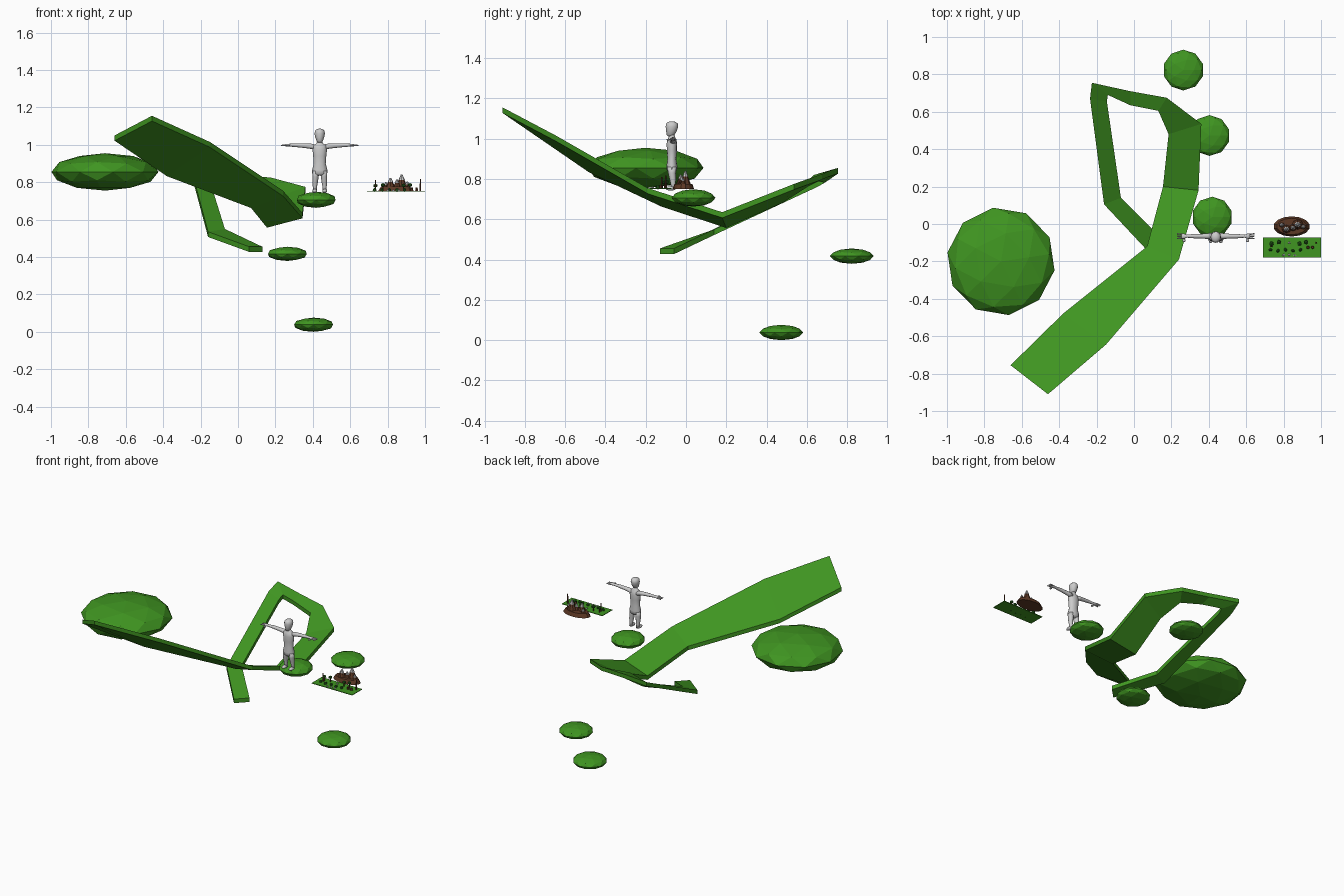
import bpy, bmesh, random
from math import sin, cos, pi
from mathutils import Vector, Matrix

random.seed(3)


def mat(name, rgb):
    m = bpy.data.materials.new(name)
    m.diffuse_color = (*rgb, 1)
    return m


GREEN = mat("grass_green", (0.05, 0.30, 0.015))
LEAF = mat("dark_leaf", (0.02, 0.12, 0.012))
BROWN = mat("earth_brown", (0.11, 0.04, 0.018))


def finish(name, bm, material=None, smooth=False):
    bmesh.ops.recalc_face_normals(bm, faces=bm.faces)
    me = bpy.data.meshes.new(name)
    bm.to_mesh(me)
    bm.free()
    ob = bpy.data.objects.new(name, me)
    bpy.context.collection.objects.link(ob)
    if material:
        me.materials.append(material)
    for p in me.polygons:
        p.use_smooth = smooth
    return ob


def blob(name, c, r, material=None, turn=0.0, sub=2, smooth=False):
    bm = bmesh.new()
    M = Matrix.Translation(c) @ Matrix.Rotation(turn, 4, 'Z') @ Matrix.Diagonal((*r, 1))
    bmesh.ops.create_icosphere(bm, subdivisions=sub, radius=1, matrix=M)
    return finish(name, bm, material, smooth)


def cone(name, c, r1, r2, h, material=None, n=7, sy=1.0):
    # base centre c, height h
    bm = bmesh.new()
    M = Matrix.Translation(Vector(c) + Vector((0, 0, h / 2))) @ Matrix.Diagonal((1, sy, 1, 1))
    bmesh.ops.create_cone(bm, cap_ends=True, segments=n, radius1=r1, radius2=r2, depth=h, matrix=M)
    return finish(name, bm, material)


def loft(name, rings, axis='z', n=12):
    # rings: (centre, radius a, radius b) stacked along an axis
    bm = bmesh.new()
    loops = []
    for c, a, b in rings:
        loop = []
        for i in range(n):
            u, v = a * cos(2 * pi * i / n), b * sin(2 * pi * i / n)
            off = Vector((u, v, 0)) if axis == 'z' else Vector((0, u, v))
            loop.append(bm.verts.new(Vector(c) + off))
        loops.append(loop)
    for p, q in zip(loops, loops[1:]):
        for i in range(n):
            j = (i + 1) % n
            bm.faces.new((p[i], p[j], q[j], q[i]))
    bm.faces.new(loops[0])
    bm.faces.new(loops[-1])
    return finish(name, bm, None, True)


# floating flattened islands
blob("large_island", (-0.711, -0.2, 0.855), (0.29, 0.29, 0.1), GREEN, 0.148)
blob("small_island_1", (0.418, 0.037, 0.706), (0.109, 0.109, 0.043), GREEN)
blob("small_island_2", (0.264, 0.823, 0.417), (0.109, 0.109, 0.038), GREEN)
blob("small_island_3", (0.404, 0.473, 0.038), (0.109, 0.109, 0.038), GREEN)

# winding ribbon path: inner and outer edge points along its length
PATH = [
    ((-0.66, -0.755, 1.05), (-0.46, -0.91, 1.155)),
    ((-0.38, -0.48, 0.86), (-0.15, -0.645, 1.015)),
    ((0.07, -0.12, 0.69), (0.24, -0.19, 0.755)),
    ((0.155, 0.20, 0.585), (0.345, 0.18, 0.635)),
    ((0.185, 0.48, 0.71), (0.36, 0.535, 0.775)),
    ((0.13, 0.605, 0.79), (0.175, 0.675, 0.825)),
    ((-0.02, 0.635, 0.82), (-0.02, 0.71, 0.84)),
    ((-0.14, 0.69, 0.81), (-0.225, 0.755, 0.855)),
    ((-0.145, 0.655, 0.79), (-0.235, 0.67, 0.815)),
    ((-0.07, 0.14, 0.55), (-0.16, 0.105, 0.535)),
    ((0.13, -0.06, 0.455), (0.06, -0.13, 0.455)),
]
bm = bmesh.new()
T = Vector((0, 0, -0.028))
secs = []
for a, b in PATH:
    a, b = Vector(a), Vector(b)
    secs.append([bm.verts.new(p) for p in (a, b, b + T, a + T)])
for p, q in zip(secs, secs[1:]):
    for i in range(4):
        j = (i + 1) % 4
        bm.faces.new((p[i], p[j], q[j], q[i]))
bm.faces.new(secs[0])
bm.faces.new(secs[-1])
finish("winding_path", bm, GREEN)

# scale figure standing with arms out
X, Y = 0.437, -0.07
loft("figure_body", [((X, Y, z), a, b) for z, a, b in (
    (0.835, 0.02, 0.015), (0.845, 0.04, 0.026), (0.865, 0.041, 0.027), (0.90, 0.032, 0.022),
    (0.94, 0.035, 0.025), (0.975, 0.039, 0.026), (0.997, 0.036, 0.022), (1.007, 0.018, 0.016),
    (1.022, 0.012, 0.013))])
loft("figure_head", [((X, Y + dy, z), a, b) for z, dy, a, b in (
    (1.012, -0.008, 0.010, 0.012), (1.02, -0.006, 0.017, 0.02), (1.04, -0.002, 0.024, 0.027),
    (1.06, 0, 0.028, 0.031), (1.075, 0, 0.025, 0.029), (1.083, 0, 0.016, 0.019),
    (1.086, 0, 0.005, 0.006))])
for side, s in (("left", -1), ("right", 1)):
    loft(side + "_arm", [((X + s * d, Y + 0.005, z), a, b) for d, z, a, b in (
        (0.02, 0.985, 0.017, 0.016), (0.045, 0.992, 0.015, 0.014), (0.08, 0.995, 0.012, 0.012),
        (0.11, 0.997, 0.012, 0.011), (0.155, 0.998, 0.008, 0.008), (0.17, 0.998, 0.014, 0.007),
        (0.184, 0.998, 0.015, 0.006))], 'x')
    for k in (-1, 0, 1):
        y = Y + 0.005 + k * 0.01
        loft(side + "_finger", [((X + s * 0.18, y, 0.998), 0.0045, 0.005),
                                ((X + s * 0.207, y + k * 0.003, 0.997), 0.003, 0.003)], 'x', 6)
    blob(side + "_thumb", (X + s * 0.17, Y - 0.018, 0.995), (0.01, 0.01, 0.005), sub=1, smooth=True)
    loft(side + "_leg", [((X + s * d, Y + dy, z), a, b) for d, dy, z, a, b in (
        (0.025, 0.008, 0.75, 0.011, 0.013), (0.026, 0.006, 0.775, 0.011, 0.012),
        (0.025, 0.004, 0.80, 0.015, 0.016), (0.023, 0, 0.83, 0.017, 0.019),
        (0.02, 0, 0.86, 0.02, 0.023))])
    blob(side + "_foot", (X + s * 0.027, Y - 0.006, 0.753), (0.014, 0.027, 0.011), smooth=True)

# flat grass tile with scattered trees, bushes and rocks
bm = bmesh.new()
bmesh.ops.create_cube(bm, size=1, matrix=Matrix.Translation((0.845, -0.126, 0.752)) @
                      Matrix.Diagonal((0.31, 0.108, 0.004, 1)))
finish("grass_tile", bm, GREEN)
Z = 0.753
for i, x in enumerate((0.735, 0.775, 0.885, 0.92)):
    h = random.uniform(0.02, 0.03)
    y = -0.105 + 0.008 * (i % 2)
    cone("tree_trunk", (x, y, Z), 0.004, 0.003, h, BROWN, 6)
    blob("tree_crown", (x, y, Z + h + 0.006), (0.013, 0.013, 0.011), LEAF, i, 1)
for i, x in enumerate((0.73, 0.77, 0.81, 0.85, 0.89)):
    blob("bush", (x, -0.138 - 0.005 * (i % 2), Z + 0.006), (0.011, 0.009, 0.011), LEAF, i, 1)
for x, y in ((0.80, -0.166), (0.83, -0.165), (0.86, -0.167), (0.83, -0.1)):
    blob("pebble", (x, y, Z + 0.003), (0.009, 0.006, 0.006), sub=1)
for x, y, h in ((0.735, -0.12, 0.058), (0.975, -0.1, 0.065)):
    cone("thin_post", (x, y, Z), 0.005, 0.003, h, BROWN, 6)
for x in (0.93, 0.955):
    cone("stump", (x, -0.125, Z), 0.009, 0.006, 0.018, BROWN, 6)

# rocky brown island with grey peaks
cone("rock_base", (0.843, -0.013, 0.75), 0.098, 0.08, 0.026, BROWN, 14, 0.55)
for x, y, r, h in ((0.815, -0.027, 0.035, 0.068), (0.875, -0.003, 0.04, 0.085),
                   (0.85, -0.02, 0.03, 0.06), (0.905, -0.015, 0.026, 0.05),
                   (0.79, -0.005, 0.026, 0.045)):
    cone("rock_peak", (x, y, 0.755), r, r * 0.35, h * 0.7, BROWN, 8, 0.85)
    cone("grey_peak_cap", (x, y, 0.755 + h * 0.68), r * 0.42, r * 0.12, h * 0.32, None, 8, 0.85)
